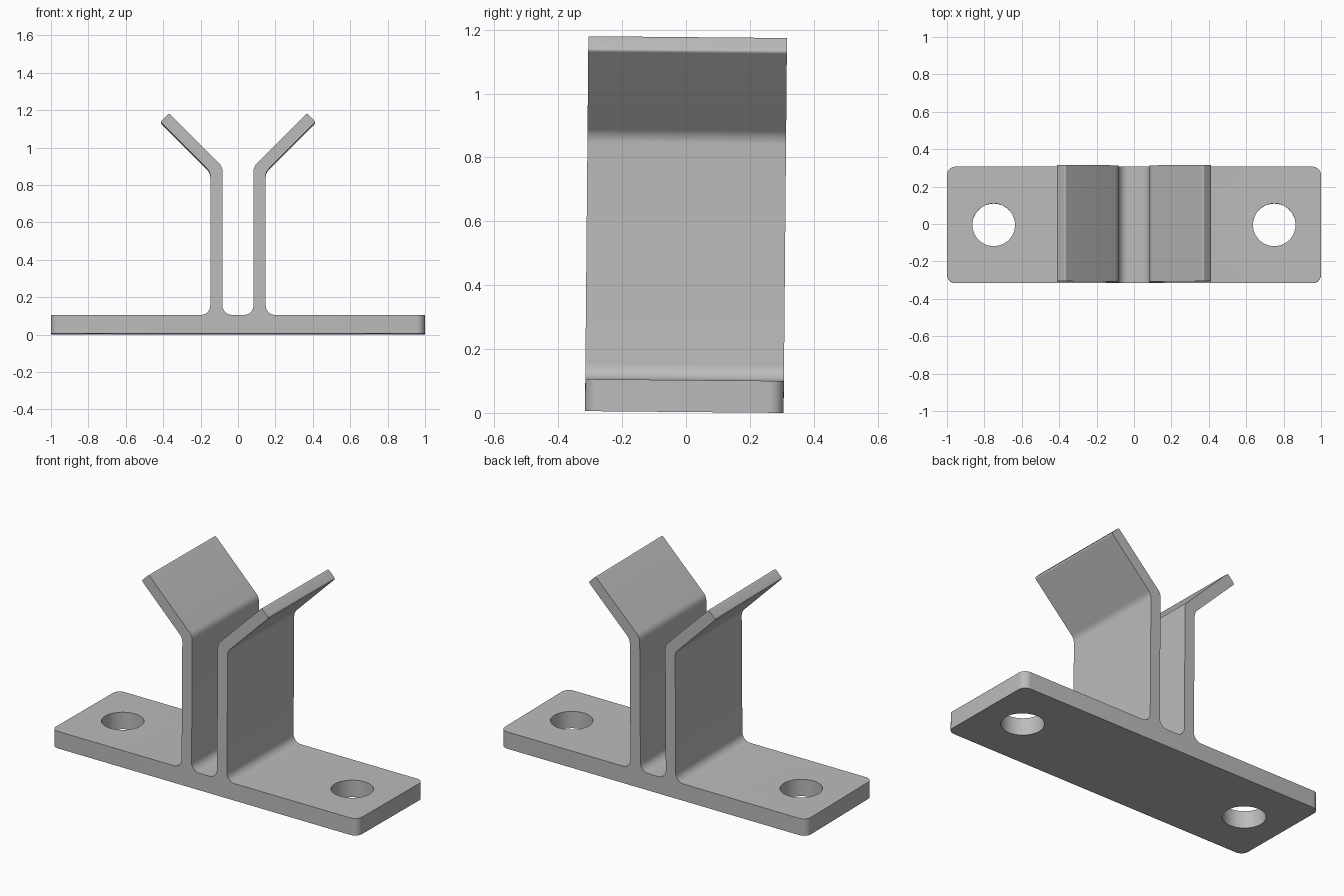
import bpy, bmesh, math
from mathutils import Vector, Matrix

if "Cube" in bpy.data.objects:
    bpy.data.objects.remove(bpy.data.objects["Cube"], do_unlink=True)

DEPTH = 0.622
TILT = -0.009

grey = bpy.data.materials.new("plain grey")
grey.use_nodes = True
colour = (0.5, 0.5, 0.5, 1)
grey.diffuse_color = colour
grey.node_tree.nodes["Principled BSDF"].inputs["Base Color"].default_value = colour


def fillet(prev, corner, nxt, radius, steps=8):
    """Points of an arc that rounds one profile corner."""
    if radius == 0:
        return [corner]
    a, b = (prev - corner).normalized(), (nxt - corner).normalized()
    half = a.angle(b) / 2
    centre = corner + (a + b).normalized() * radius / math.sin(half)
    start = corner + a * radius / math.tan(half) - centre
    end = corner + b * radius / math.tan(half) - centre
    sweep = start.angle_signed(end)
    return [centre + Matrix.Rotation(-sweep * i / steps, 2) @ start
            for i in range(steps + 1)]


def add_object(name, bm):
    mesh = bpy.data.meshes.new(name)
    bmesh.ops.recalc_face_normals(bm, faces=bm.faces)
    bm.to_mesh(mesh)
    bm.free()
    obj = bpy.data.objects.new(name, mesh)
    bpy.context.collection.objects.link(obj)
    return obj


# Right half of the cross-section: x, z, corner radius
half = [(1, 0, 0), (1, 0.1, 0), (0.148, 0.1, 0.05), (0.148, 0.865, 0.06),
        (0.415, 1.132, 0.01), (0.369, 1.178, 0.01), (0.083, 0.892, 0.06),
        (0.083, 0.1, 0.05)]
section = half + [(-x, z, r) for x, z, r in reversed(half)]
corners = [Vector((x, z)) for x, z, r in section]
outline = []
for i, (x, z, r) in enumerate(section):
    outline += fillet(corners[i - 1], corners[i], corners[(i + 1) % len(corners)], r)

# Base plate and forked clip walls as one extrusion
bm = bmesh.new()
face = bm.faces.new([bm.verts.new((p.x, -DEPTH / 2, p.y)) for p in outline])
moved = bmesh.ops.extrude_face_region(bm, geom=[face])["geom"]
bmesh.ops.translate(bm, vec=(0, DEPTH, 0),
                    verts=[v for v in moved if isinstance(v, bmesh.types.BMVert)])
# Rounded plate corners
ends = [e for e in bm.edges if all(abs(v.co.x) > 0.99 for v in e.verts)
        and abs(e.verts[0].co.z - e.verts[1].co.z) > 0.05]
bmesh.ops.bevel(bm, geom=ends, offset=0.045, segments=8, profile=0.5, affect='EDGES')
bracket = add_object("clip_bracket", bm)
bracket.data.materials.append(grey)

# Screw holes
bm = bmesh.new()
for side in (-1, 1):
    bmesh.ops.create_cone(bm, cap_ends=True, segments=48, radius1=0.114, radius2=0.114,
                          depth=0.4, matrix=Matrix.Translation((side * 0.75, 0, 0.05)))
cutter = add_object("hole_cutter", bm)
cutter.data.materials.append(grey)
cutter.hide_render = True

bpy.ops.object.select_all(action='DESELECT')
bracket.select_set(True)
bpy.context.view_layer.objects.active = bracket
cut = bracket.modifiers.new("screw holes", 'BOOLEAN')
cut.operation = 'DIFFERENCE'
cut.solver = 'EXACT'
cut.object = cutter
bpy.ops.object.modifier_apply(modifier=cut.name)
bpy.data.objects.remove(cutter, do_unlink=True)
bpy.ops.object.shade_smooth_by_angle(angle=math.radians(30))

# Slight lean of the whole part
bracket.rotation_euler.x = TILT
bracket.location = (0, -0.0053, DEPTH / 2 * math.sin(-TILT))
